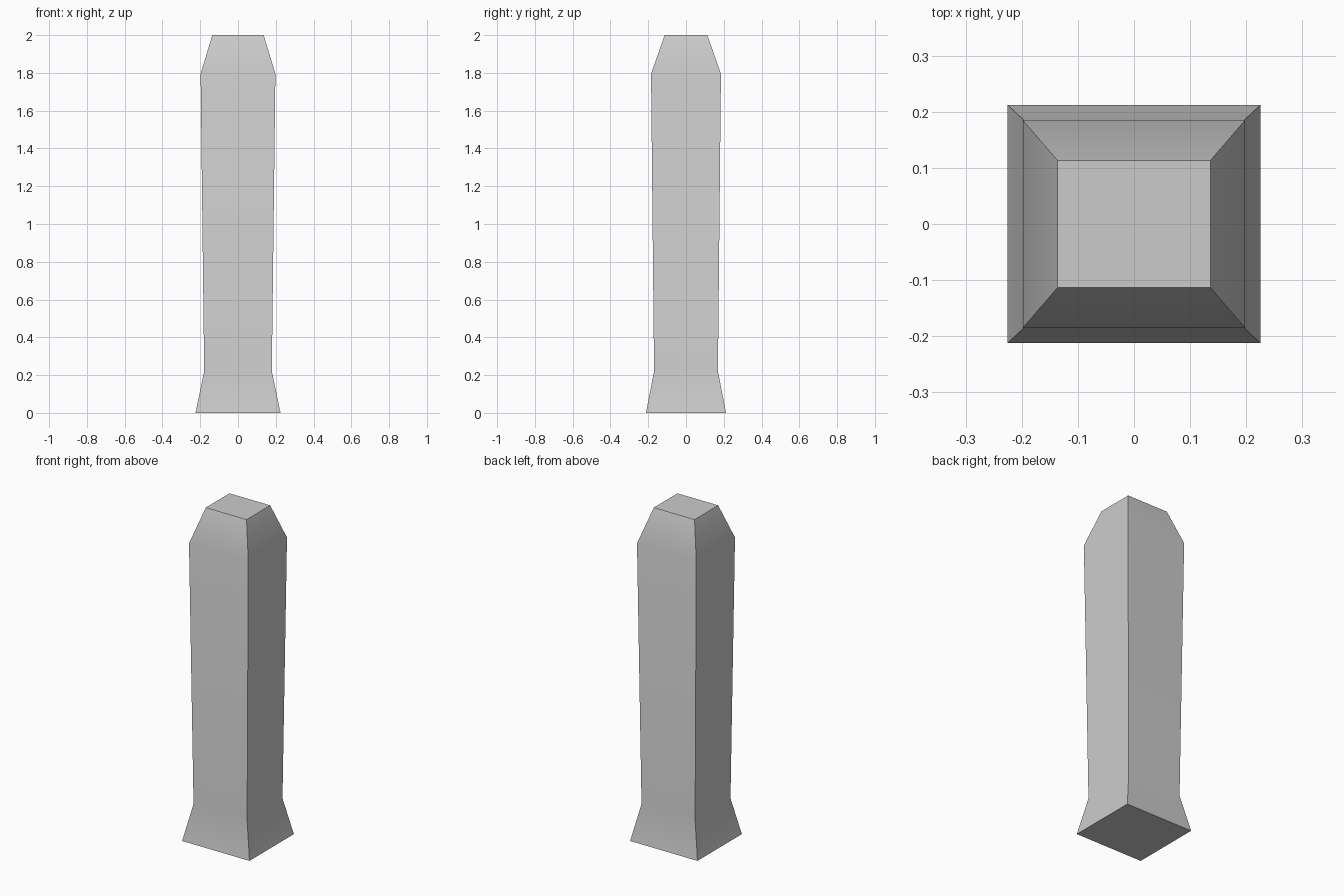
import bpy, bmesh, math

if "Cube" in bpy.data.objects:
    bpy.data.objects.remove(bpy.data.objects["Cube"])

# Profile of the post: half width, half depth, height
RINGS = [(0.225, 0.212, 0.0),    # flared foot
         (0.179, 0.169, 0.22),   # bottom of shaft
         (0.198, 0.185, 1.795),  # top of shaft
         (0.136, 0.113, 2.0)]    # tapered cap

bm = bmesh.new()
loops = [[bm.verts.new((sx * hx, sy * hy, z))
          for sx, sy in ((-1, -1), (1, -1), (1, 1), (-1, 1))]
         for hx, hy, z in RINGS]

# Sides between neighbouring rings
for low, high in zip(loops, loops[1:]):
    for i in range(4):
        j = (i + 1) % 4
        bm.faces.new((low[i], low[j], high[j], high[i]))

# Closed bottom and top
bm.faces.new(loops[0][::-1])
bm.faces.new(loops[-1])

mesh = bpy.data.meshes.new("post")
bm.to_mesh(mesh)
bm.free()
post = bpy.data.objects.new("post", mesh)
bpy.context.collection.objects.link(post)

# Soft shading along the profile, sharp corners
bpy.context.view_layer.objects.active = post
post.select_set(True)
bpy.ops.object.shade_smooth_by_angle(angle=math.radians(35))
